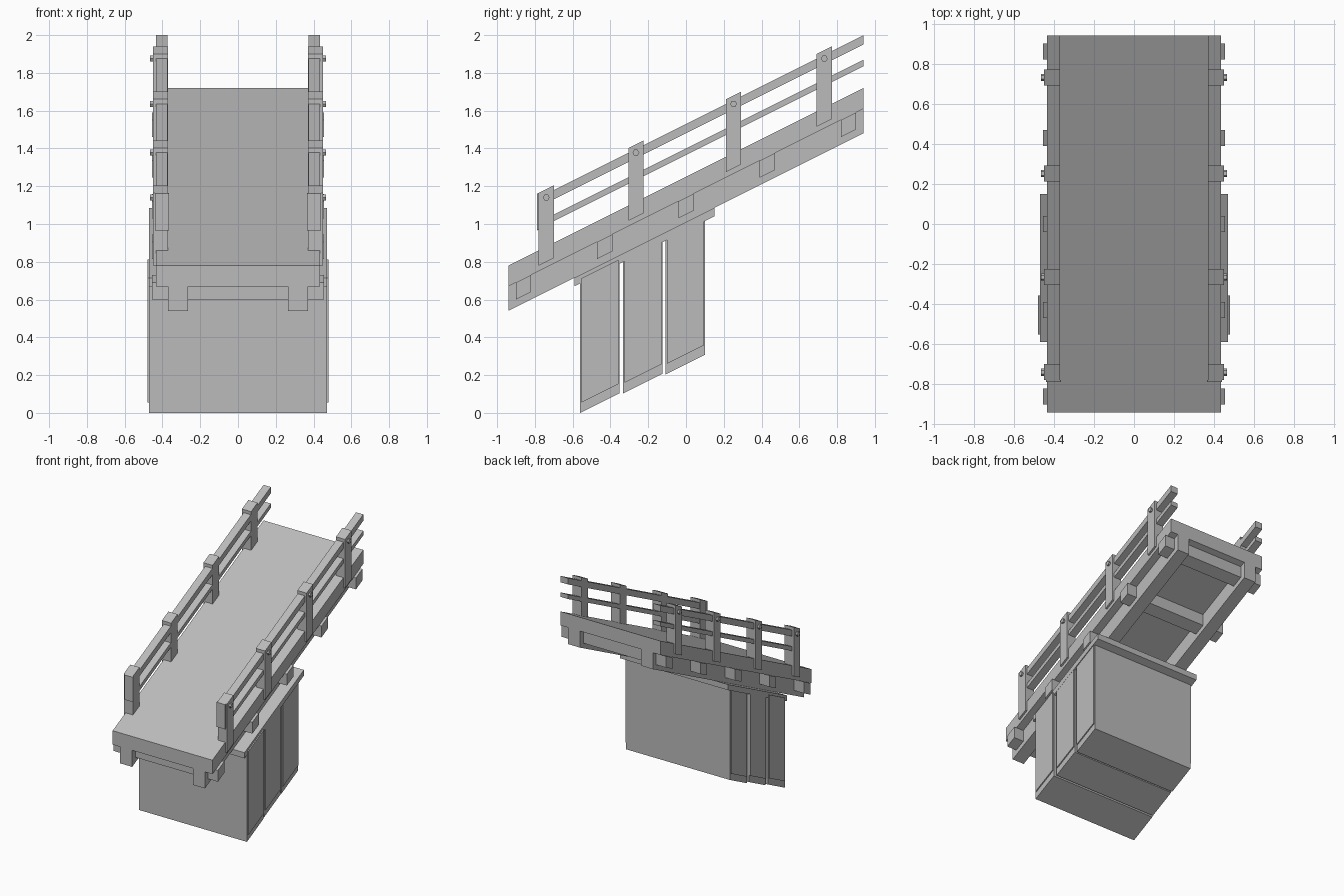
import bpy
import bmesh
import math
from mathutils import Matrix

SLOPE = 0.5

cube = bpy.data.objects.get("Cube")
if cube:
    bpy.data.objects.remove(cube, do_unlink=True)

grey = bpy.data.materials.new("plain grey")
grey.use_nodes = True
grey.diffuse_color = (0.5, 0.5, 0.5, 1)
grey.node_tree.nodes["Principled BSDF"].inputs["Base Color"].default_value = (0.5, 0.5, 0.5, 1)


def finish(name, bm):
    mesh = bpy.data.meshes.new(name)
    bmesh.ops.recalc_face_normals(bm, faces=bm.faces)
    bm.to_mesh(mesh)
    bm.free()
    mesh.materials.append(grey)
    obj = bpy.data.objects.new(name, mesh)
    bpy.context.collection.objects.link(obj)


def ramp_box(name, x, y, z):
    """Box given by ranges; its heights are at y = 0 and rise along the slope."""
    bm = bmesh.new()
    bmesh.ops.create_cube(bm, size=1)
    for v in bm.verts:
        v.co.x = x[v.co.x > 0]
        v.co.y = y[v.co.y > 0]
        v.co.z = z[v.co.z > 0] + SLOPE * v.co.y
    finish(name, bm)


def both_sides(name, x, y, z):
    ramp_box("left_" + name, x, y, z)
    ramp_box("right_" + name, (-x[1], -x[0]), y, z)


def bolt(name, x, y, z):
    bm = bmesh.new()
    turn = Matrix.Rotation(math.pi / 2, 4, "Y")
    bmesh.ops.create_cone(bm, cap_ends=True, segments=6, radius1=0.018, radius2=0.018,
                          depth=0.03, matrix=Matrix.Translation((x, y, z)) @ turn)
    finish(name, bm)


# Deck, long stringers and cross beams
ramp_box("deck", (-0.435, 0.435), (-0.94, 0.94), (1.14, 1.25))
both_sides("stringer", (0.265, 0.37), (-0.94, 0.94), (1.01, 1.14))
for i in range(5):
    y = -0.86 + i * 0.43
    ramp_box(f"cross_beam_{i}", (-0.455, 0.455), (y - 0.04, y + 0.04), (1.05, 1.14))

# Railings
both_sides("top_rail", (0.372, 0.435), (-0.74, 0.94), (1.48, 1.53))
both_sides("lower_rail", (0.372, 0.435), (-0.74, 0.94), (1.365, 1.4))
both_sides("rail_end_plate", (0.365, 0.44), (-0.788, -0.78), (1.36, 1.555))
for i, y in enumerate((-0.74, -0.265, 0.252, 0.732)):
    span = (y - 0.04, y + 0.04)
    both_sides(f"post_{i}", (0.37, 0.45), span, (1.25, 1.555))
    both_sides(f"post_foot_{i}", (0.435, 0.45), span, (1.17, 1.25))
    for side, name in ((1, "left"), (-1, "right")):
        bolt(f"{name}_bolt_{i}", side * 0.45, y, 1.51 + SLOPE * y)

# Pier: cap and three blocks with raised side panels
ramp_box("pier_cap", (-0.47, 0.47), (-0.59, 0.15), (0.965, 1.01))
blocks = ((-0.56, 0.28, 0.47), (-0.333, 0.27, 0.46), (-0.108, 0.258, 0.455))
for i, (y, base, half) in enumerate(blocks):
    ramp_box(f"pier_block_{i}", (-half, half), (y, y + 0.208), (base, 0.98))
    both_sides(f"pier_panel_{i}", (half, half + 0.009), (y + 0.008, y + 0.202),
               (base + 0.052, 0.99 if i == 0 else 0.965))
